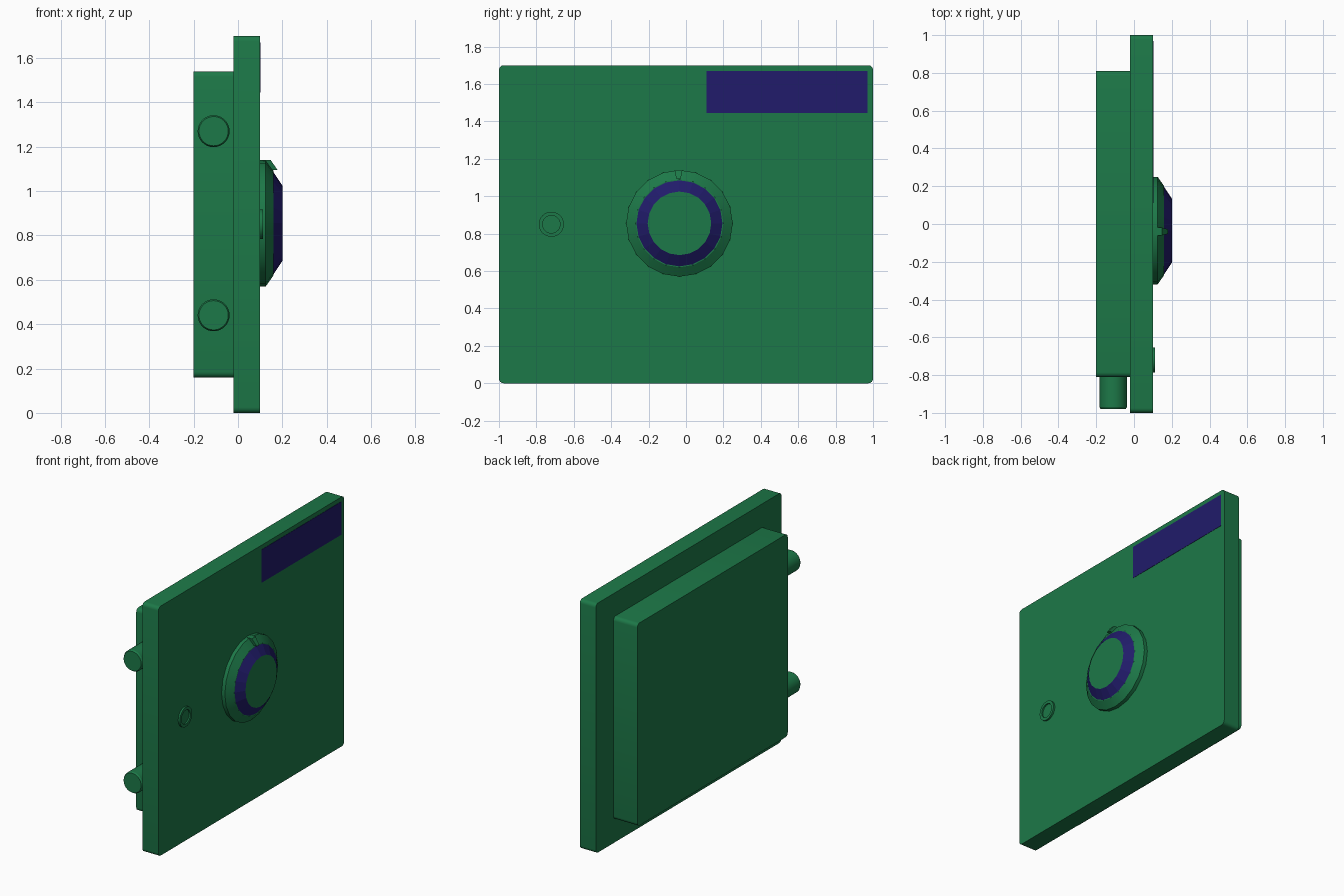
import bpy, bmesh, math
from mathutils import Vector

if "Cube" in bpy.data.objects:
    bpy.data.objects.remove(bpy.data.objects["Cube"])


def material(name, color):
    m = bpy.data.materials.new(name)
    m.diffuse_color = color
    m.use_nodes = True
    m.node_tree.nodes["Principled BSDF"].inputs["Base Color"].default_value = m.diffuse_color
    return m


GREEN = material("green_paint", (0.012, 0.19, 0.065, 1))
PURPLE = material("purple_paint", (0.015, 0.011, 0.145, 1))


def finish(name, bm, mat, smooth=True):
    bmesh.ops.recalc_face_normals(bm, faces=bm.faces)
    me = bpy.data.meshes.new(name)
    bm.to_mesh(me)
    bm.free()
    ob = bpy.data.objects.new(name, me)
    bpy.context.collection.objects.link(ob)
    me.materials.append(mat)
    if smooth:
        bpy.ops.object.select_all(action='DESELECT')
        ob.select_set(True)
        bpy.context.view_layer.objects.active = ob
        bpy.ops.object.shade_smooth_by_angle(angle=math.radians(30))
    return ob


def slab(name, lo, hi, radius, mat=GREEN):
    """Box whose four x-parallel edges are rounded."""
    lo, hi = Vector(lo), Vector(hi)
    bm = bmesh.new()
    bmesh.ops.create_cube(bm, size=1)
    for v in bm.verts:
        v.co = (lo + hi) / 2 + v.co * (hi - lo)
    if radius:
        edges = [e for e in bm.edges
                 if abs(e.verts[0].co.x - e.verts[1].co.x) > 1e-4]
        bmesh.ops.bevel(bm, geom=edges, offset=radius, segments=4,
                        profile=0.5, affect='EDGES')
    return finish(name, bm, mat, bool(radius))


def lathe(name, profile, sides, centre, mat=GREEN, smooth=True, cap=True):
    """Turn (x, radius) points about the x axis."""
    bm = bmesh.new()
    rings = []
    for x, r in profile:
        rings.append([bm.verts.new((x, r * math.sin(2 * math.pi * i / sides),
                                    r * math.cos(2 * math.pi * i / sides)))
                      for i in range(sides)])
    for a, b in zip(rings, rings[1:]):
        for i in range(sides):
            j = (i + 1) % sides
            bm.faces.new((a[i], a[j], b[j], b[i]))
    if cap:
        bm.faces.new(rings[0])
        bm.faces.new(rings[-1])
    ob = finish(name, bm, mat, smooth)
    ob.location = centre
    return ob


# Door plate and the thick block behind it
slab("door_plate", (-0.02, -1, 0), (0.10, 1, 1.70), 0.025)
slab("rear_block", (-0.20, -0.81, 0.16), (-0.02, 0.81, 1.54), 0.025)

# Label panel in the upper corner
slab("label_panel", (0.095, 0.11, 1.445), (0.102, 0.97, 1.67), 0, PURPLE)

# Locking bolts on the side of the rear block
for name, z in (("lower_bolt", 0.44), ("upper_bolt", 1.27)):
    bolt = lathe(name, [(0.79, 0.072), (0.97, 0.072), (0.98, 0.066)], 32,
                 (-0.11, 0, z))
    bolt.rotation_euler.z = -math.pi / 2

# Dial: stepped base, purple bevelled band, flat knob face
DIAL = (0, -0.035, 0.855)
lathe("dial_base", [(0.09, 0.285), (0.125, 0.285), (0.16, 0.235)], 20, DIAL)
lathe("dial_band", [(0.155, 0.23), (0.16, 0.23), (0.20, 0.17)], 20, DIAL,
      PURPLE, smooth=False, cap=False)
lathe("dial_face", [(0.15, 0.17), (0.20, 0.17)], 20, DIAL)

# Pointer mark: small tapered wedge lying on the dial slope
bm = bmesh.new()
outline = [(-0.021, 1.14), (0.021, 1.14), (0.012, 1.094), (-0.012, 1.094)]
front, back = [], []
for y, z in outline:
    slope_x = 0.125 + (1.14 - z) * 0.7
    front.append(bm.verts.new((slope_x + 0.022, DIAL[1] - 0.005 + y, z)))
    back.append(bm.verts.new((slope_x - 0.015, DIAL[1] - 0.005 + y, z)))
bm.faces.new(front)
bm.faces.new(back)
for i in range(4):
    j = (i + 1) % 4
    bm.faces.new((front[i], front[j], back[j], back[i]))
finish("dial_pointer", bm, GREEN, smooth=False)

# Keyhole collar with a recessed centre
lathe("keyhole_collar", [(0.095, 0.067), (0.112, 0.067), (0.112, 0.047),
                         (0.102, 0.047)], 32, (0, -0.72, 0.85))
